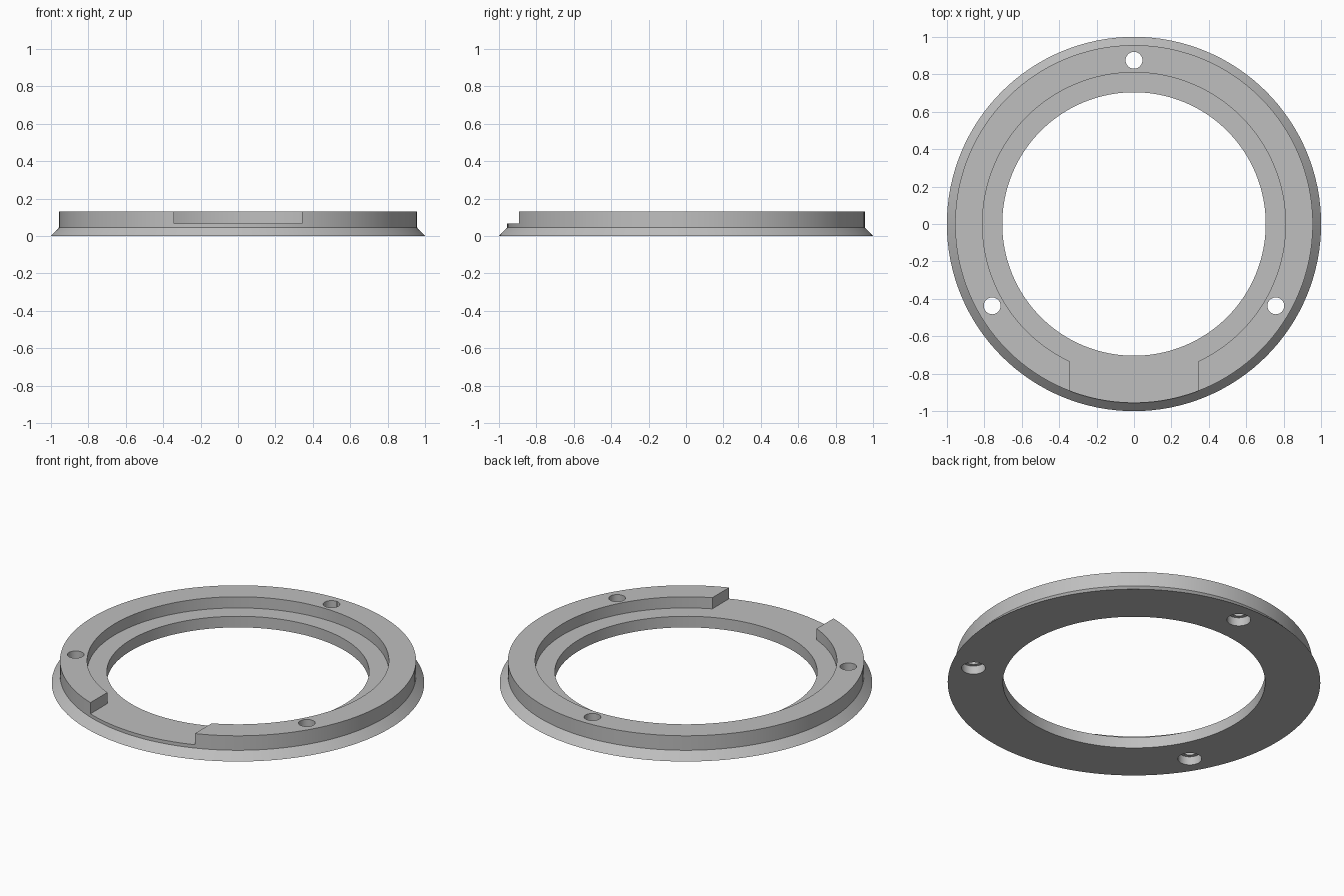
import bpy
import bmesh
from math import cos, sin, pi, radians

cube = bpy.data.objects.get("Cube")
if cube:
    bpy.data.objects.remove(cube, do_unlink=True)

SEGMENTS = 128
FLOOR_Z, TOP_Z = 0.066, 0.132
HOLE_CIRCLE = 0.875

grey = bpy.data.materials.new("light grey")
grey.use_nodes = True
colour = (0.52, 0.52, 0.52, 1)
grey.diffuse_color = colour
grey.node_tree.nodes["Principled BSDF"].inputs["Base Color"].default_value = colour


def lathe(name, profile):
    """Revolve a closed (radius, z) profile around the z axis."""
    bm = bmesh.new()
    rings = []
    for i in range(SEGMENTS):
        a = 2 * pi * i / SEGMENTS
        rings.append([bm.verts.new((r * cos(a), r * sin(a), z)) for r, z in profile])
    n = len(profile)
    for i, ring in enumerate(rings):
        after = rings[(i + 1) % SEGMENTS]
        for j in range(n):
            k = (j + 1) % n
            bm.faces.new((ring[j], after[j], after[k], ring[k]))
    bmesh.ops.recalc_face_normals(bm, faces=bm.faces)
    mesh = bpy.data.meshes.new(name)
    bm.to_mesh(mesh)
    bm.free()
    obj = bpy.data.objects.new(name, mesh)
    bpy.context.collection.objects.link(obj)
    mesh.materials.append(grey)
    return obj


def cut(target, cutter):
    """Subtract the cutter from the target, then discard it."""
    cutter.hide_render = True
    cutter.data.materials.append(grey)
    mod = target.modifiers.new("cut", "BOOLEAN")
    mod.operation = "DIFFERENCE"
    mod.solver = "EXACT"
    mod.object = cutter
    bpy.ops.object.select_all(action="DESELECT")
    bpy.context.view_layer.objects.active = target
    target.select_set(True)
    bpy.ops.object.modifier_apply(modifier=mod.name)
    bpy.data.objects.remove(cutter, do_unlink=True)


def drill(target, x, y, radius, bottom, top):
    bpy.ops.mesh.primitive_cylinder_add(
        vertices=32, radius=radius, depth=top - bottom,
        location=(x, y, (bottom + top) / 2))
    cut(target, bpy.context.object)


# Stepped ring with a bevelled bottom flange and an inner ledge
ring = lathe("stepped_ring", [
    (0.704, 0), (1.0, 0), (0.956, 0.046), (0.956, TOP_Z),
    (0.81, TOP_Z), (0.81, FLOOR_Z), (0.704, FLOOR_Z)])

# Gap in the raised rim at the front
bpy.ops.mesh.primitive_cube_add(size=1, location=(0, -0.85, FLOOR_Z + 0.1))
gap = bpy.context.object
gap.scale = (0.684, 0.7, 0.2)
cut(ring, gap)

# Three screw holes, counterbored from below
for angle in (90, 210, 330):
    x = HOLE_CIRCLE * cos(radians(angle))
    y = HOLE_CIRCLE * sin(radians(angle))
    drill(ring, x, y, 0.045, -0.1, 0.3)
    drill(ring, x, y, 0.064, -0.1, 0.05)

bpy.context.view_layer.objects.active = ring
ring.select_set(True)
bpy.ops.object.shade_smooth_by_angle(angle=radians(30))
